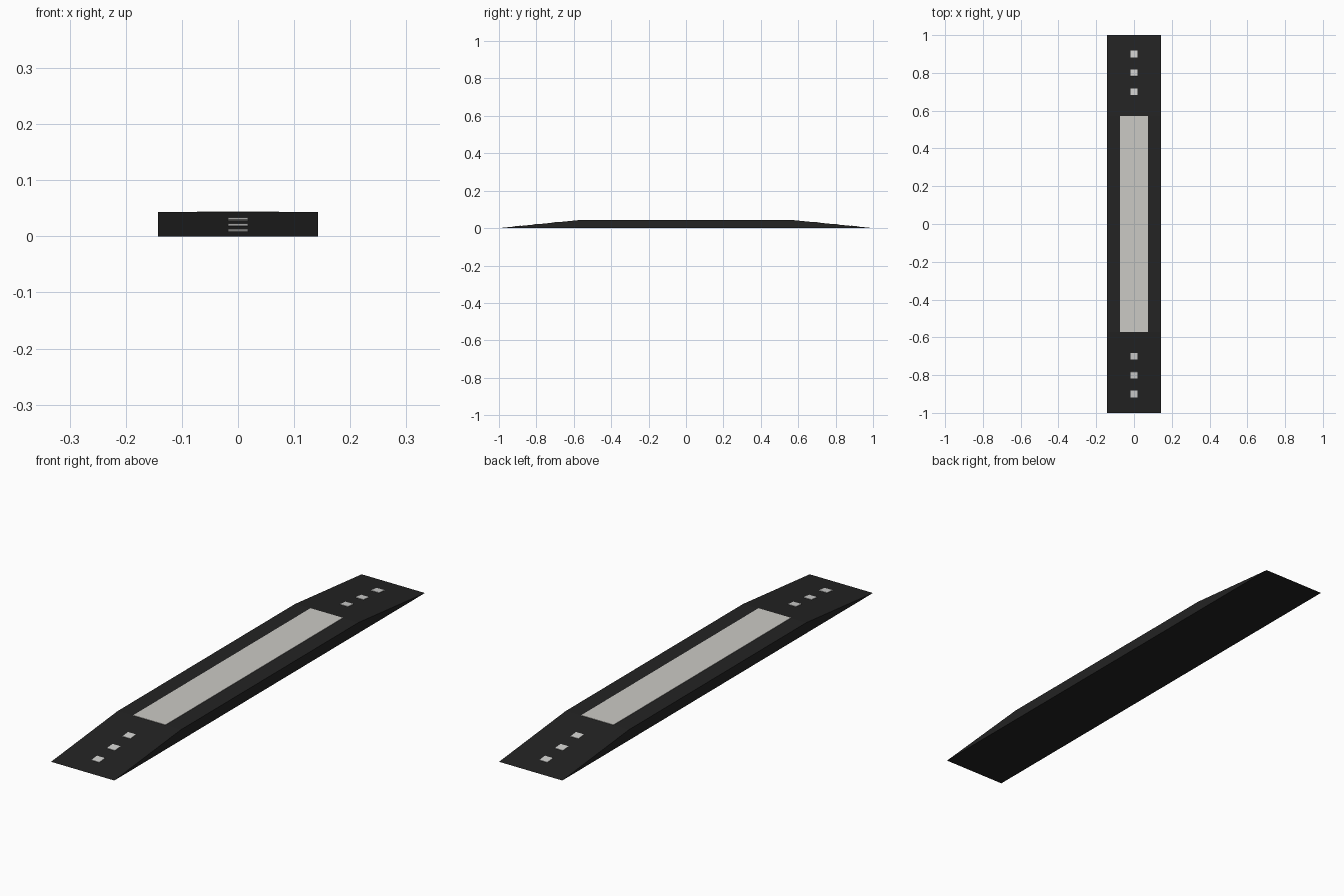
import bpy
import math

cube = bpy.data.objects.get("Cube")
if cube:
    bpy.data.objects.remove(cube, do_unlink=True)

HALF_W, HALF_L, FLAT, TOP = 0.1425, 1.0, 0.571, 0.043
SLOPE = math.atan2(TOP, HALF_L - FLAT)


def material(name, rgb):
    m = bpy.data.materials.new(name)
    m.use_nodes = True
    color = (*rgb, 1)
    m.diffuse_color = color
    m.node_tree.nodes["Principled BSDF"].inputs["Base Color"].default_value = color
    return m


black = material("black rubber", (0.017, 0.017, 0.017))
cream = material("pale panel", (0.6, 0.59, 0.56))
white = material("pale marker", (0.63, 0.63, 0.62))


def extrude_profile(name, profile, half_width, mat):
    """Extrude a (y, z) outline along x."""
    n = len(profile)
    verts = [(x, y, z) for x in (-half_width, half_width) for y, z in profile]
    faces = [tuple(reversed(range(n))), tuple(range(n, 2 * n))]
    faces += [(i, (i + 1) % n, n + (i + 1) % n, n + i) for i in range(n)]
    mesh = bpy.data.meshes.new(name)
    mesh.from_pydata(verts, [], faces)
    mesh.materials.append(mat)
    obj = bpy.data.objects.new(name, mesh)
    bpy.context.collection.objects.link(obj)
    return obj


def plate(name, center, size, tilt, mat):
    bpy.ops.mesh.primitive_cube_add(size=1, location=center, rotation=(tilt, 0, 0))
    obj = bpy.context.object
    obj.name = name
    obj.scale = size
    obj.data.materials.append(mat)
    return obj


# Low body with a ramp at each end
extrude_profile("ramp_body", [(-HALF_L, 0), (HALF_L, 0), (FLAT, TOP), (-FLAT, TOP)],
                HALF_W, black)

# Long pale panel on the flat top
plate("top_panel", (0, 0, TOP), (0.146, 2 * FLAT, 0.003), 0, cream)

# Three small square markers lying on each ramp
for side, end in ((-1, "front"), (1, "back")):
    for i in range(3):
        y = 0.7 + 0.1 * i
        z = (HALF_L - y) * math.tan(SLOPE)
        plate(f"{end}_marker_{i + 1}", (0, side * y, z), (0.036, 0.036, 0.003),
              -side * SLOPE, white)
